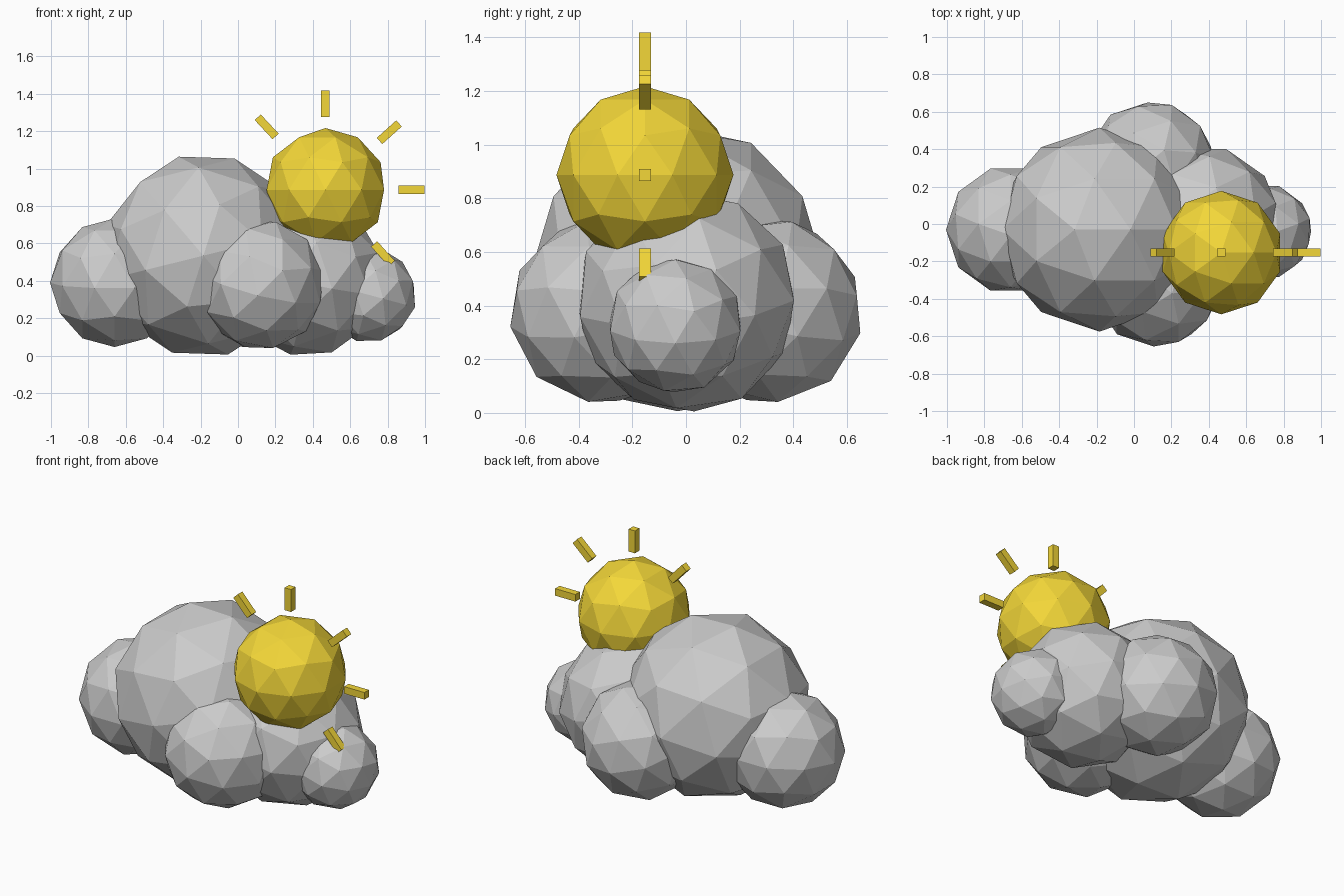
import bpy
from math import radians, cos, sin

if "Cube" in bpy.data.objects:
    bpy.data.objects.remove(bpy.data.objects["Cube"])


def ball(name, centre, radius, turn=(0, 0, 0)):
    bpy.ops.mesh.primitive_ico_sphere_add(
        subdivisions=2, radius=radius, location=centre,
        rotation=[radians(a) for a in turn])
    ob = bpy.context.object
    ob.name = name
    return ob


# Cloud puffs: name, centre, radius, tilt
puffs = [
    ("cloud_main_puff", (-0.185, -0.03, 0.535), 0.545, (0, -14, 0)),
    ("cloud_left_puff", (-0.66, -0.03, 0.39), 0.345, (0, -5, 90)),
    ("cloud_right_puff", (0.37, 0.0, 0.415), 0.42, (8, 10, 20)),
    ("cloud_end_puff", (0.70, -0.04, 0.325), 0.255, (15, 0, 90)),
    ("cloud_front_puff", (0.12, -0.31, 0.38), 0.35, (10, 14, 0)),
    ("cloud_back_puff", (0.09, 0.31, 0.38), 0.35, (-14, 12, 0)),
]
for puff in puffs:
    ball(*puff)

# Sun
yellow = bpy.data.materials.new("sun_yellow")
yellow.diffuse_color = (0.9, 0.68, 0.04, 1)
yellow.use_nodes = True
yellow.node_tree.nodes["Principled BSDF"].inputs["Base Color"].default_value = yellow.diffuse_color
SX, SY, SZ = 0.467, -0.153, 0.887
sun = ball("sun", (SX, SY, SZ), 0.33)
sun.data.materials.append(yellow)

# Sun rays fanned around the disc in the front plane
for i, deg in enumerate((-48, 0, 42, 90, 133)):
    a = radians(deg)
    bpy.ops.mesh.primitive_cube_add(
        size=1, location=(SX + 0.46 * cos(a), SY, SZ + 0.46 * sin(a)),
        rotation=(0, -a, 0))
    ray = bpy.context.object
    ray.name = f"sun_ray_{i + 1}"
    ray.scale = (0.14, 0.044, 0.044)
    ray.data.materials.append(yellow)
